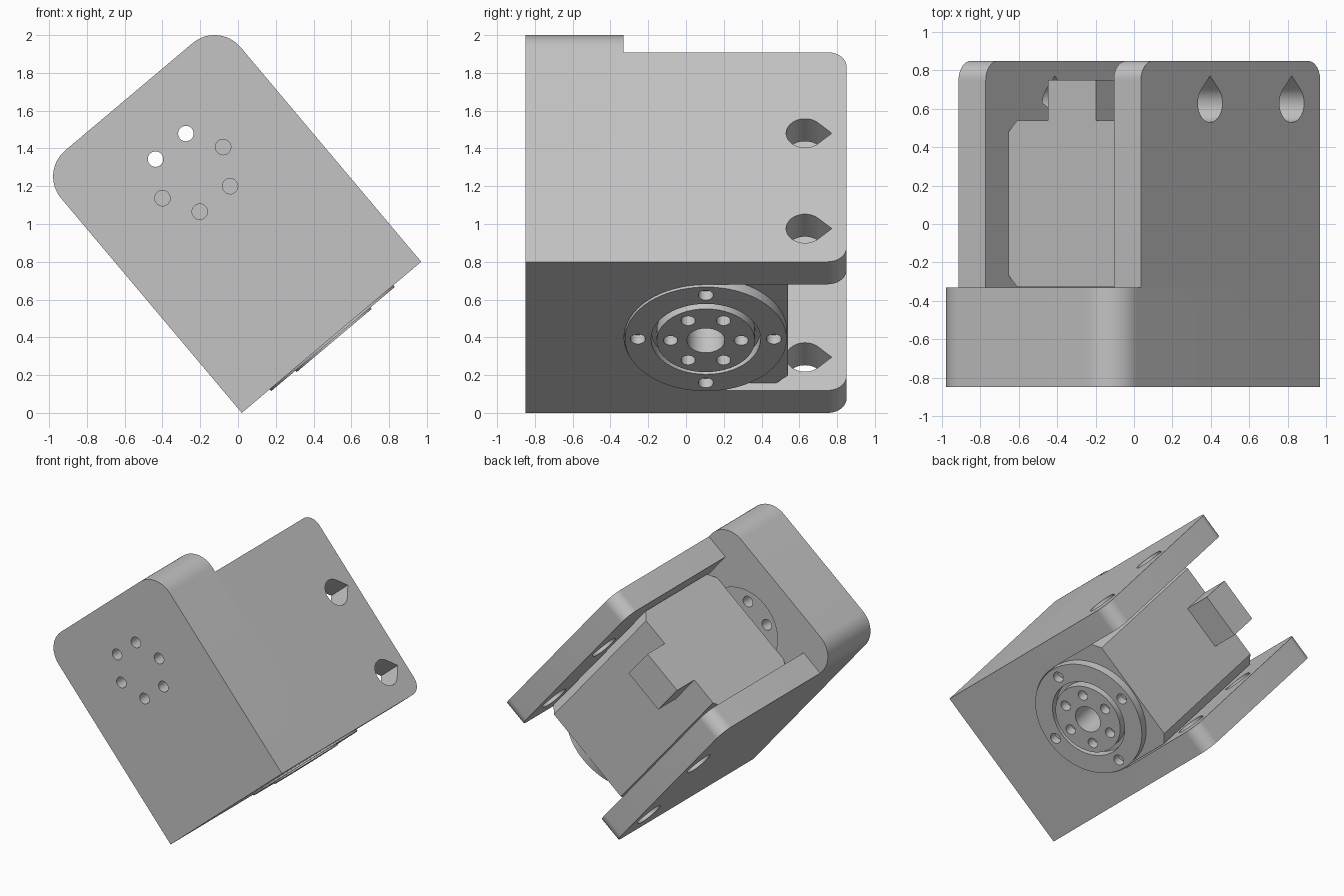
import bpy, bmesh, math
from mathutils import Matrix, Vector

old = bpy.data.objects.get("Cube")
if old:
    bpy.data.objects.remove(old)

grey = bpy.data.materials.new("plain grey")
grey.use_nodes = True
grey.diffuse_color = (0.55, 0.55, 0.55, 1)
grey.node_tree.nodes["Principled BSDF"].inputs["Base Color"].default_value = (0.55, 0.55, 0.55, 1)

# Parts are laid out upright (width, depth, height), then tilted as a whole
TILT = Matrix.Translation((0.02, 0, 0)) @ Matrix.Rotation(math.radians(-40.1), 4, "Y")
W, H, T = 1.242, 1.665, 0.185
PLATE_H, FRONT, INNER, BACK = 1.45, -0.85, -0.33, 0.85
MID, AXIS_Y = W / 2, 0.105


def arc(cx, cy, r, start, end, steps=12):
    angles = [math.radians(start + (end - start) * i / steps) for i in range(steps + 1)]
    return [(cx + r * math.cos(t), cy + r * math.sin(t)) for t in angles]


def circle(cx, cy, r, steps=48):
    return arc(cx, cy, r, 0, 360, steps)[:-1]


def ring(cx, cy, r, count, hole):
    return [circle(x, y, hole, 24) for x, y in circle(cx, cy, r, count)]


def prism(name, outline, axis, lo, hi):
    """Extrude a 2D outline along one of the three layout axes."""
    def place(p, d):
        q = list(p)
        q.insert("XYZ".index(axis), d)
        return TILT @ Vector(q)
    bm = bmesh.new()
    ends = [[bm.verts.new(place(p, d)) for p in outline] for d in (lo, hi)]
    n = len(outline)
    bm.faces.new(ends[0])
    bm.faces.new(ends[1][::-1])
    for i in range(n):
        j = (i + 1) % n
        bm.faces.new((ends[0][i], ends[1][i], ends[1][j], ends[0][j]))
    bmesh.ops.recalc_face_normals(bm, faces=bm.faces)
    mesh = bpy.data.meshes.new(name)
    bm.to_mesh(mesh)
    bm.free()
    mesh.materials.append(grey)
    obj = bpy.data.objects.new(name, mesh)
    bpy.context.collection.objects.link(obj)
    return obj


def combine(obj, other, operation):
    mod = obj.modifiers.new("combine", "BOOLEAN")
    mod.operation, mod.solver, mod.object = operation, "EXACT", other
    bpy.context.view_layer.objects.active = obj
    bpy.ops.object.modifier_apply(modifier=mod.name)
    bpy.data.objects.remove(other)


def cut(obj, outlines, axis, lo, hi):
    for outline in outlines:
        combine(obj, prism("cutter", outline, axis, lo, hi), "DIFFERENCE")


# Bracket: thick front block with two rounded upper corners
r = 0.18
block = [(0, 0), (W, 0)] + arc(W - r, H - r, r, 0, 90) + arc(r, H - r, r, 90, 180)
bracket = prism("bracket", block, "Y", FRONT, INNER)

# Side plates with rounded rear corners and teardrop holes
r = 0.1
plate = [(FRONT + 0.2, 0)] + arc(BACK - r, r, r, -90, 0)
plate += arc(BACK - r, PLATE_H - r, r, 0, 90) + [(FRONT + 0.2, PLATE_H)]
teardrops = [arc(0.63, z, 0.1, 45, 315, 30) + [(0.772, z)] for z in (0.23, 0.89)]
for x in (0, W - T):
    side = prism("side_plate", plate, "X", x, x + T)
    cut(side, teardrops, "X", x - 0.1, x + T + 0.1)
    combine(bracket, side, "UNION")

# Lower web with a half-round seat for the flange
web = [(T - 0.05, -0.45), (W - T + 0.05, -0.45), (W - T + 0.05, AXIS_Y)]
web += arc(MID, AXIS_Y, 0.433, 0, -180, 32) + [(T - 0.05, AXIS_Y)]
combine(bracket, prism("lower_web", web, "Z", 0, 0.05), "UNION")

# Shallow round seat and bolt holes through the front block
cut(bracket, [circle(MID, 1.14, 0.31)], "Y", INNER - 0.03, INNER + 0.1)
cut(bracket, ring(MID, 1.14, 0.21, 6, 0.041), "Y", FRONT - 0.1, INNER + 0.1)

# Motor body with chamfered long edges
x0, x1, y0, y1, c = T + 0.003, W - T - 0.003, INNER + 0.003, 0.54, 0.06
section = [(x0 + c, y0), (x1 - c, y0), (x1, y0 + c), (x1, y1 - c),
           (x1 - c, y1), (x0 + c, y1), (x0, y1 - c), (x0, y0 + c)]
body = prism("motor_body", section, "Z", 0.05, 1.27)
cut(body, [circle(MID, AXIS_Y, 0.1)], "Z", -0.1, 0.2)

# Connector on the back of the motor
w = 0.165
prism("connector", [(MID - w, 0.53), (MID + w, 0.53), (MID + w, 0.75), (MID - w, 0.75)],
      "Z", 1.02, 1.27)

# Outer flange ring with four bolt holes
flange = prism("flange", circle(MID, AXIS_Y, 0.428, 64), "Z", -0.012, 0.055)
cut(flange, [circle(MID, AXIS_Y, 0.29)] + ring(MID, AXIS_Y, 0.36, 4, 0.04), "Z", -0.1, 0.1)

# Output disc with a centre bore and six bolt holes
disc = prism("output_disc", circle(MID, AXIS_Y, 0.26), "Z", -0.022, 0.055)
holes = [[(x, y) for y, x in hole] for hole in ring(AXIS_Y, MID, 0.187, 6, 0.038)]
cut(disc, [circle(MID, AXIS_Y, 0.1)] + holes, "Z", -0.1, 0.1)

# Smooth the round surfaces, keep the edges sharp
bpy.ops.object.select_all(action="DESELECT")
for obj in (bracket, body, flange, disc):
    obj.select_set(True)
    bpy.context.view_layer.objects.active = obj
bpy.ops.object.shade_smooth_by_angle(angle=math.radians(30))
